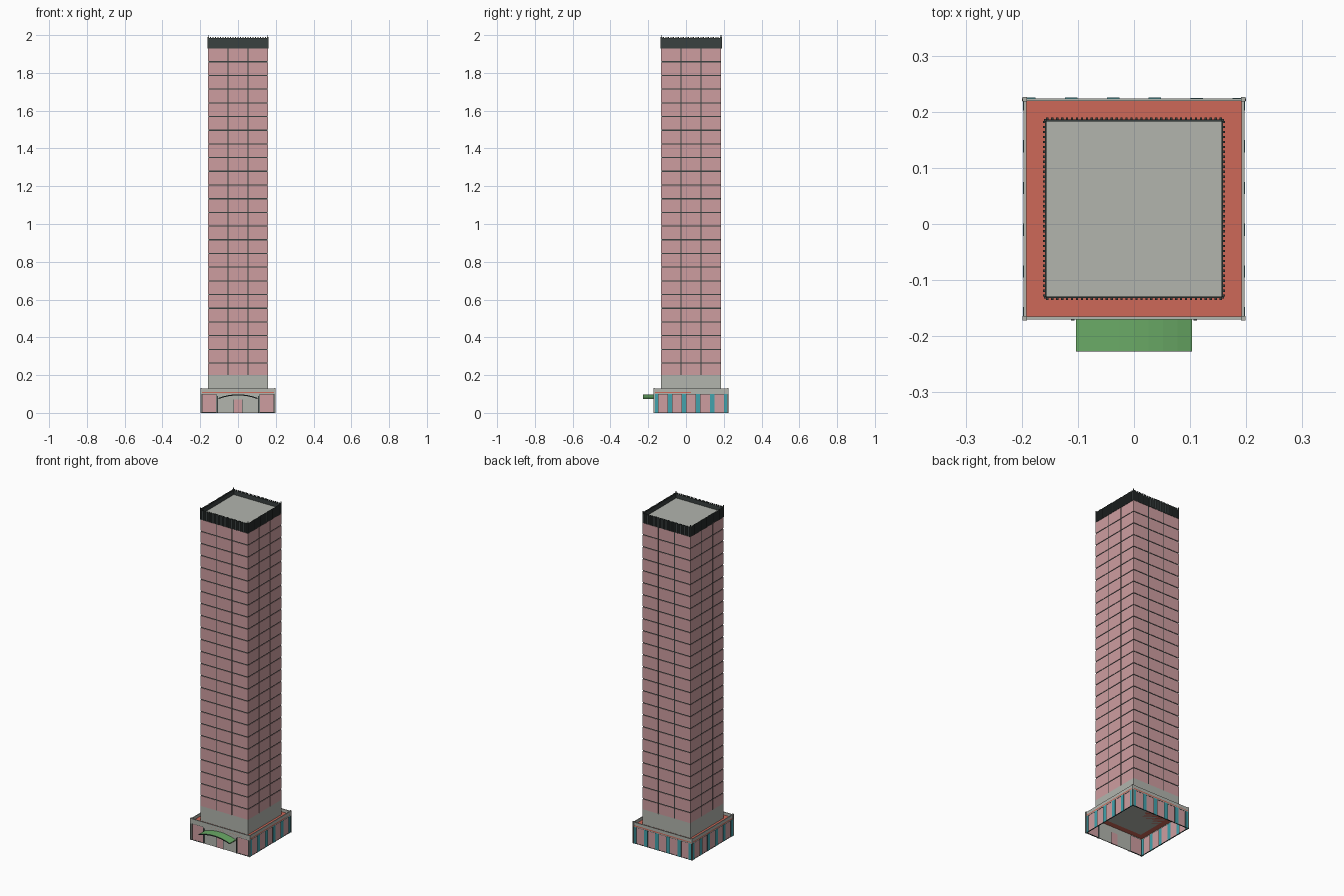
import bpy, bmesh, math
from mathutils import Matrix, Vector

if "Cube" in bpy.data.objects:
    bpy.data.objects.remove(bpy.data.objects["Cube"])

CY = 0.027           # centre of the building in y
T = 0.159            # tower half width
P = 0.197            # podium half width


def srgb(r, g, b):
    return tuple((c / 255 / 12.92) if c < 11 else ((c / 255 + 0.055) / 1.055) ** 2.4
                 for c in (r, g, b)) + (1.0,)


def mat(name, *rgb):
    m = bpy.data.materials.new(name)
    m.diffuse_color = srgb(*rgb)
    m.use_nodes = True
    m.node_tree.nodes["Principled BSDF"].inputs["Base Color"].default_value = m.diffuse_color
    return m


GREY = mat("stone grey", 178, 181, 174)
PINK = mat("pink panel", 206, 158, 160)
DARK = mat("dark metal", 58, 65, 64)
TEAL = mat("teal column", 66, 162, 172)
RED = mat("terrace red", 206, 104, 88)
GREEN = mat("canopy green", 106, 170, 102)


def boxes(name, material, items, sides=(None,)):
    """One object from boxes (x0,x1,y0,y1,z0,z1). sides = quarter turns about the
    building axis; with a side given, x runs along the face and y is distance outward."""
    bm = bmesh.new()
    for side in sides:
        for x0, x1, y0, y1, z0, z1 in items:
            if side is not None:
                y0, y1 = -y1, -y0
            m = Matrix.Translation(((x0 + x1) / 2, (y0 + y1) / 2, (z0 + z1) / 2)) @ \
                Matrix.Diagonal((x1 - x0, y1 - y0, z1 - z0, 1))
            if side is not None:
                m = Matrix.Rotation(side * math.pi / 2, 4, 'Z') @ m
            bmesh.ops.create_cube(bm, size=1, matrix=Matrix.Translation((0, CY, 0)) @ m)
    me = bpy.data.meshes.new(name)
    bm.to_mesh(me)
    bm.free()
    me.materials.append(material)
    ob = bpy.data.objects.new(name, me)
    bpy.context.collection.objects.link(ob)
    return ob


ALL = (0, 1, 2, 3)   # front, right, back, left
REST = (1, 2, 3)

# Tower: stone base, dark core and proud pink panels in three bays
boxes("tower_base", GREY, [(-T, T, -T, T, 0.104, 0.2)])
C = T - 0.002
boxes("tower_core", DARK, [(-C, C, -C, C, 0.2, 1.95)])
lines = [0.2] + [0.264 + 0.0725 * i for i in range(23)] + [1.932]
g = 0.003
edges = [-T, -T / 3, T / 3, T]
panels = []
for i in range(24):
    z0 = lines[i] + (g if i else 0)
    z1 = lines[i + 1] - g
    for j in range(3):
        a = edges[j] + (g if j else 0)
        b = edges[j + 1] - (g if j < 2 else 0)
        panels.append((a, b, C - 0.002, T, z0, z1))
boxes("tower_panels", PINK, panels, ALL)

# Crown: roof slab, dark parapet, thin fins and corner pins
boxes("roof", GREY, [(-C, C, -C, C, 1.95, 1.96)])
boxes("crown_parapet", DARK, [(-T, T, T - 0.003, T, 1.93, 1.985)], ALL)
n = 36
fins = [(-T + 2 * T * (i + 0.5) / n - 0.002, -T + 2 * T * (i + 0.5) / n + 0.002,
         T - 0.001, T + 0.0035, 1.93, 1.991) for i in range(n)]
boxes("crown_fins", DARK, fins, ALL)
boxes("crown_corner_pins", DARK, [(T - 0.003, T + 0.001, T - 0.003, T + 0.001, 1.93, 2.0)], ALL)

# Podium: terrace over an open hall, stone band and corner posts
boxes("terrace", RED, [(-P, P, -P, P, 0.104, 0.11)])
W = 0.005
boxes("podium_band", GREY, [(-P, P, P - W, P, 0.1, 0.128)], ALL)
boxes("podium_corner_posts", GREY, [(P - 0.006, P + 0.002, P - 0.006, P + 0.002, 0, 0.131)], ALL)

# Sides and back: teal columns between dark framed pink panels
pitch = 0.0745
cols = [(i - 2.5) * pitch for i in range(6)]
boxes("podium_columns", TEAL, [(c - 0.011, c + 0.011, P - W, P + 0.001, 0, 0.1) for c in cols], REST)
boxes("podium_panels", PINK, [(c + 0.013, c + pitch - 0.013, P - W, P - 0.001, 0.003, 0.098)
                              for c in cols[:-1]], REST)
frames = [(c + s * 0.012 - 0.001, c + s * 0.012 + 0.001, P - W, P, 0, 0.1) for c in cols for s in (-1, 1)]
rails = [(-P, P, P - W, P, 0, 0.003), (-P, P, P - W, P, 0.098, 0.1005)]
boxes("podium_frames", DARK, frames + rails, REST)

# Front: pink end panels in dark frames, stone entrance wall with door
ends, fr = [], []
for a, b in ((-0.187, -0.116), (0.116, 0.187)):
    ends.append((a, b, P - W, P - 0.001, 0.004, 0.098))
    fr += [(a - 0.003, a, P - W, P, 0, 0.1), (b, b + 0.003, P - W, P, 0, 0.1),
           (a, b, P - W, P, 0, 0.004), (a, b, P - W, P, 0.098, 0.1005)]
boxes("front_end_panels", PINK, ends, (0,))
fr += [(s * 0.109 - 0.003, s * 0.109 + 0.003, P - W, P + 0.002, 0, 0.09) for s in (-1, 1)]
fr += [(s * 0.022 - 0.001, s * 0.022 + 0.001, P - W - 0.001, P + 0.001, 0, 0.07) for s in (-1, 1)]
boxes("front_frames", DARK, fr, (0,))
boxes("entrance_wall", GREY, [(-0.113, 0.113, P - W, P - 0.001, 0, 0.1)], (0,))
boxes("entrance_door", PINK, [(-0.021, 0.021, P - W - 0.001, P, 0, 0.07)], (0,))


# Arched strip extruded in y
def arch(name, material, half, z_end, z_mid, thick, y0, y1, seg=8):
    bm = bmesh.new()
    top = []
    for i in range(seg + 1):
        u = -1 + 2 * i / seg
        top.append((half * u, z_end + (z_mid - z_end) * (1 - u * u)))
    outline = top + [(x, z - thick) for x, z in reversed(top)]
    f = bm.faces.new([bm.verts.new((x, y0, z)) for x, z in outline])
    r = bmesh.ops.extrude_face_region(bm, geom=[f])
    bmesh.ops.translate(bm, vec=Vector((0, y1 - y0, 0)),
                        verts=[v for v in r["geom"] if isinstance(v, bmesh.types.BMVert)])
    bmesh.ops.recalc_face_normals(bm, faces=bm.faces)
    me = bpy.data.meshes.new(name)
    bm.to_mesh(me)
    bm.free()
    me.materials.append(material)
    bpy.context.collection.objects.link(bpy.data.objects.new(name, me))


arch("canopy", GREEN, 0.103, 0.079, 0.098, 0.005, -0.227, CY - P + 0.001)
arch("canopy_trim", DARK, 0.103, 0.0795, 0.0985, 0.006, -0.2275, -0.2265)
